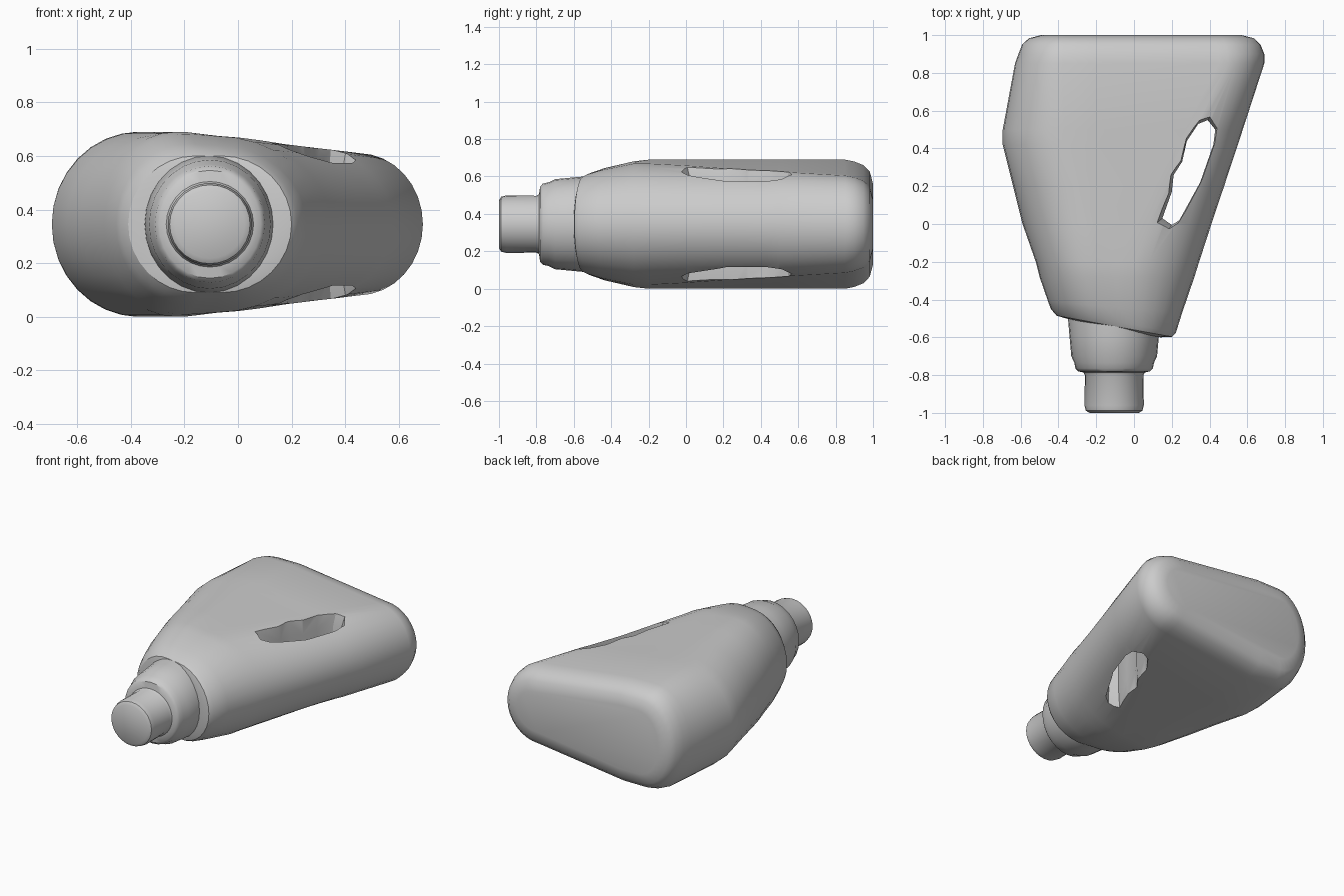
import bpy, bmesh, math

if "Cube" in bpy.data.objects:
    bpy.data.objects.remove(bpy.data.objects["Cube"])

ZC = 0.345    # height of the horizontal symmetry plane
NX = -0.105   # neck axis


def loft(name, rings):
    """Skin a list of equal-length closed rings and cap both ends."""
    bm = bmesh.new()
    vr = [[bm.verts.new(p) for p in ring] for ring in rings]
    n = len(vr[0])
    for a, b in zip(vr, vr[1:]):
        for i in range(n):
            j = (i + 1) % n
            bm.faces.new((a[i], a[j], b[j], b[i]))
    bm.faces.new(vr[0])
    bm.faces.new(vr[-1])
    bmesh.ops.recalc_face_normals(bm, faces=bm.faces)
    me = bpy.data.meshes.new(name)
    bm.to_mesh(me)
    bm.free()
    ob = bpy.data.objects.new(name, me)
    bpy.context.collection.objects.link(ob)
    return ob


def smooth(ob, angle):
    bpy.ops.object.select_all(action='DESELECT')
    ob.select_set(True)
    bpy.context.view_layer.objects.active = ob
    bpy.ops.object.shade_smooth_by_angle(angle=math.radians(angle))


def section(xl, yl, xr, yr, cl, cr, hl, hr, n=8):
    """Rounded body section: elliptic sides, flat then sloping top, mirrored in z."""
    q = [i / n * math.pi / 2 for i in range(n + 1)]
    up = [(cr + (xr - cr) * math.cos(t), hr * math.sin(t)) for t in q]
    up.append((-0.2 if cl < -0.22 else cl + 0.03, hl))
    up += [(cl + (xl - cl) * math.sin(t), hl * math.cos(t)) for t in q]
    pts = up + [(x, -z) for x, z in up[-2:0:-1]]
    return [(x, yl + (yr - yl) * (x - xl) / (xr - xl), ZC + z) for x, z in pts]


# Body: left x, left y, right x, right y, flat start, flat end, half heights
S = [(-0.36, -0.50, 0.14, -0.60, -0.16, -0.06, 0.22, 0.22),
     (-0.41, -0.485, 0.20, -0.597, -0.16, -0.06, 0.255, 0.255),
     (-0.44, -0.45, 0.222, -0.575, -0.17, -0.07, 0.275, 0.27),
     (-0.455, -0.41, 0.255, -0.47, -0.19, -0.08, 0.30, 0.295),
     (-0.50, -0.28, 0.32, -0.28, -0.21, -0.09, 0.336, 0.33),
     (-0.52, -0.20, 0.345, -0.20, -0.23, -0.08, 0.345, 0.33),
     (-0.59, 0.00, 0.41, 0.00, -0.26, 0.00, 0.345, 0.32),
     (-0.64, 0.20, 0.477, 0.20, -0.30, 0.10, 0.345, 0.305),
     (-0.695, 0.42, 0.55, 0.42, -0.36, 0.23, 0.345, 0.29),
     (-0.695, 0.50, 0.576, 0.50, -0.37, 0.27, 0.345, 0.286),
     (-0.63, 0.85, 0.69, 0.85, -0.38, 0.45, 0.345, 0.265)]
# rounded rear edge
for d, y in ((0.01, 0.90), (0.03, 0.95), (0.065, 0.983), (0.13, 1.0)):
    S.append((-0.622 + d, y, 0.70 - d, y, -0.38 + d * 0.3, 0.45 - d * 0.3,
              0.345 - d, 0.265 - d))
body = loft("bottle_body", [section(*s) for s in S])

# Grip hole: slanted slot, flared where it meets the surface
slot = [(0.15, 0.03), (0.20, -0.005), (0.24, 0.02), (0.35, 0.22), (0.42, 0.42),
        (0.43, 0.50), (0.39, 0.55), (0.34, 0.53), (0.28, 0.44), (0.255, 0.33),
        (0.21, 0.26), (0.20, 0.17)]
sx, sy = 0.295, 0.27
cutter = loft("grip_hole_cutter", [
    [(sx + (x - sx) * k, sy + (y - sy) * (1 + (k - 1) * 0.5), ZC + z) for x, y in slot]
    for z, k in ((-0.42, 1.4), (-0.2, 1.0), (0.2, 1.0), (0.42, 1.4))])
cutter.hide_render = True
cutter.hide_viewport = False
mod = body.modifiers.new("grip_hole", 'BOOLEAN')
mod.operation = 'DIFFERENCE'
mod.solver = 'EXACT'
mod.object = cutter
bpy.context.view_layer.objects.active = body
bpy.ops.object.modifier_apply(modifier=mod.name)
bpy.data.objects.remove(cutter)
smooth(body, 32)

# Neck and collar: turned around the y axis, collar slightly taller than wide
prof = [(0.13, -1.0), (0.15, -0.988), (0.157, -0.96), (0.155, -0.80), (0.163, -0.786),
        (0.19, -0.78), (0.205, -0.765), (0.211, -0.735), (0.227, -0.70),
        (0.236, -0.60), (0.243, -0.52), (0.245, -0.42)]
rings = []
for r, y in prof:
    k = 1.06 if r > 0.18 else 0.98
    rings.append([(NX + r * math.cos(a), y, ZC + r * k * math.sin(a))
                  for a in (i * math.tau / 28 for i in range(28))])
neck = loft("bottle_neck", rings)
smooth(neck, 35)
